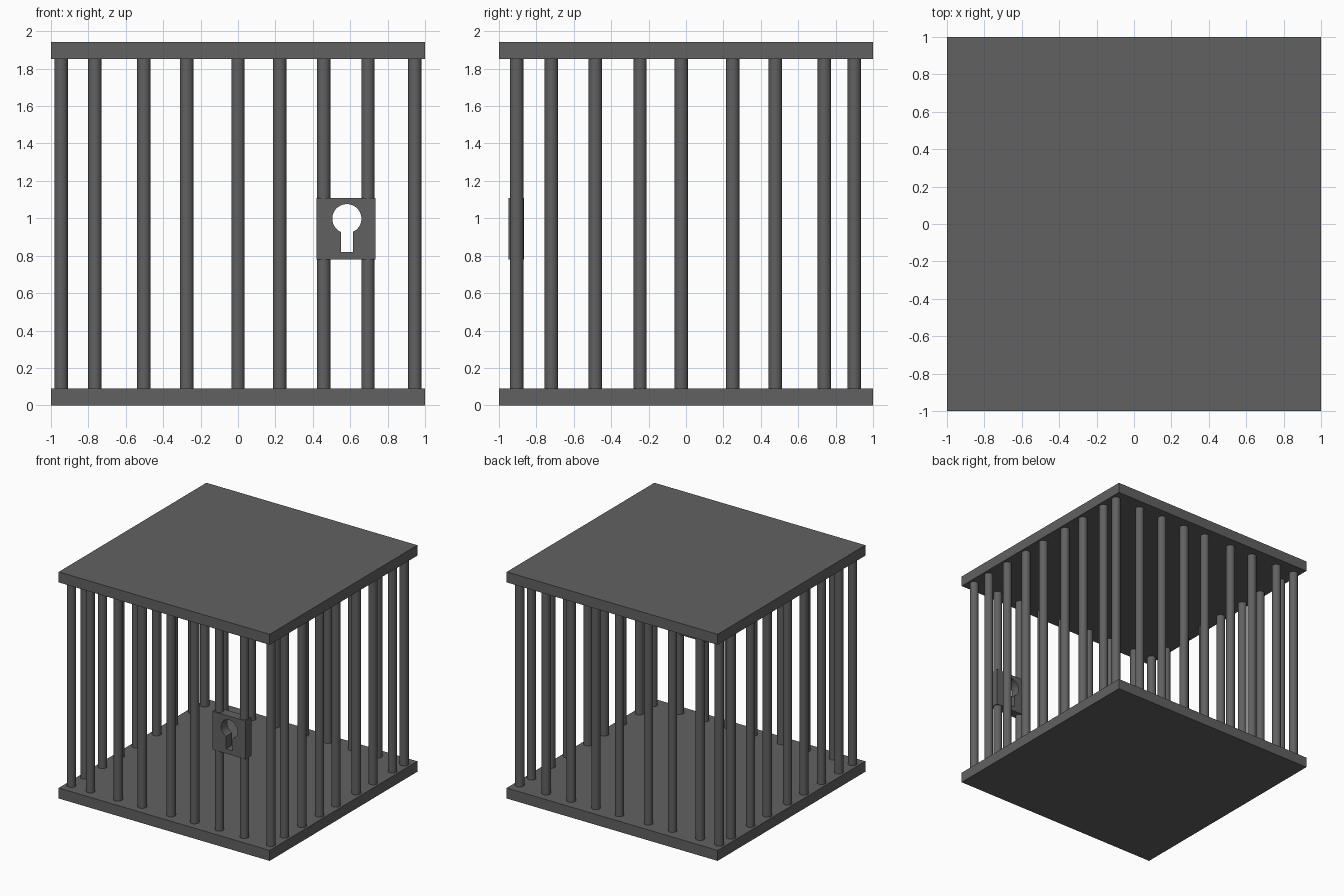
import bpy
from math import sin, cos, radians, asin, degrees, pi

if "Cube" in bpy.data.objects:
    bpy.data.objects.remove(bpy.data.objects["Cube"])

GREY = bpy.data.materials.new("dark_iron")
GREY.diffuse_color = (0.12, 0.12, 0.12, 1)
GREY.use_nodes = True
GREY.node_tree.nodes["Principled BSDF"].inputs["Base Color"].default_value = GREY.diffuse_color

SLAB = 0.09
HEIGHT = 1.942
BAR_R = 0.036
BAR_X = [-0.946, -0.765, -0.503, -0.274, 0.0, 0.223, 0.458, 0.695, 0.946]
BAR_Y = [-0.905, -0.72, -0.484, -0.246, -0.025, 0.25, 0.478, 0.74, 0.90]


def slab(name, z):
    bpy.ops.mesh.primitive_cube_add(size=1, location=(0, 0, z))
    ob = bpy.context.object
    ob.name = name
    ob.scale = (2, 2, SLAB)
    bpy.ops.object.transform_apply(location=False, rotation=False, scale=True)
    ob.data.materials.append(GREY)


def bar(name, x, y):
    bpy.ops.mesh.primitive_cylinder_add(
        vertices=32, radius=BAR_R, depth=HEIGHT - 2 * SLAB + 0.004,
        location=(x, y, HEIGHT / 2))
    ob = bpy.context.object
    ob.name = name
    ob.data.materials.append(GREY)
    bpy.ops.object.shade_smooth_by_angle()


# Floor and roof slabs
slab("floor_slab", SLAB / 2)
slab("roof_slab", HEIGHT - SLAB / 2)

# Front and back rows, corner bars included
for x in BAR_X:
    bar("front_bar", x, BAR_Y[0])
    bar("back_bar", x, BAR_Y[-1])

# Side rows between the corners
for y in BAR_Y[1:-1]:
    bar("left_bar", BAR_X[0], y)
    bar("right_bar", BAR_X[-1], y)

# Lock plate: rectangle outline with a keyhole outline cut through it
cx, cz, r, slot = 0.582, 0.998, 0.078, 0.032
outer = [(0.42, 0.78), (0.734, 0.78), (0.734, 1.108), (0.42, 1.108)]
start = -pi / 2 + asin(slot / r)
sweep = 2 * pi - 2 * asin(slot / r)
keyhole = [(cx + r * cos(start + sweep * i / 32),
            cz + r * sin(start + sweep * i / 32)) for i in range(33)]
keyhole += [(cx - slot, 0.82), (cx + slot, 0.82)]

curve = bpy.data.curves.new("lock_plate", 'CURVE')
curve.dimensions = '2D'
curve.fill_mode = 'BOTH'
curve.extrude = 0.041
for outline in (outer, keyhole):
    s = curve.splines.new('POLY')
    s.points.add(len(outline) - 1)
    for p, (x, z) in zip(s.points, outline):
        p.co = (x, z, 0, 1)
    s.use_cyclic_u = True
plate = bpy.data.objects.new("lock_plate", curve)
bpy.context.collection.objects.link(plate)
plate.rotation_euler = (radians(90), 0, 0)
plate.location = (0, -0.907, 0)
bpy.ops.object.select_all(action='DESELECT')
plate.select_set(True)
bpy.context.view_layer.objects.active = plate
bpy.ops.object.convert(target='MESH')
plate = bpy.context.object
plate.data.materials.clear()
plate.data.materials.append(GREY)
bpy.ops.object.shade_flat()
